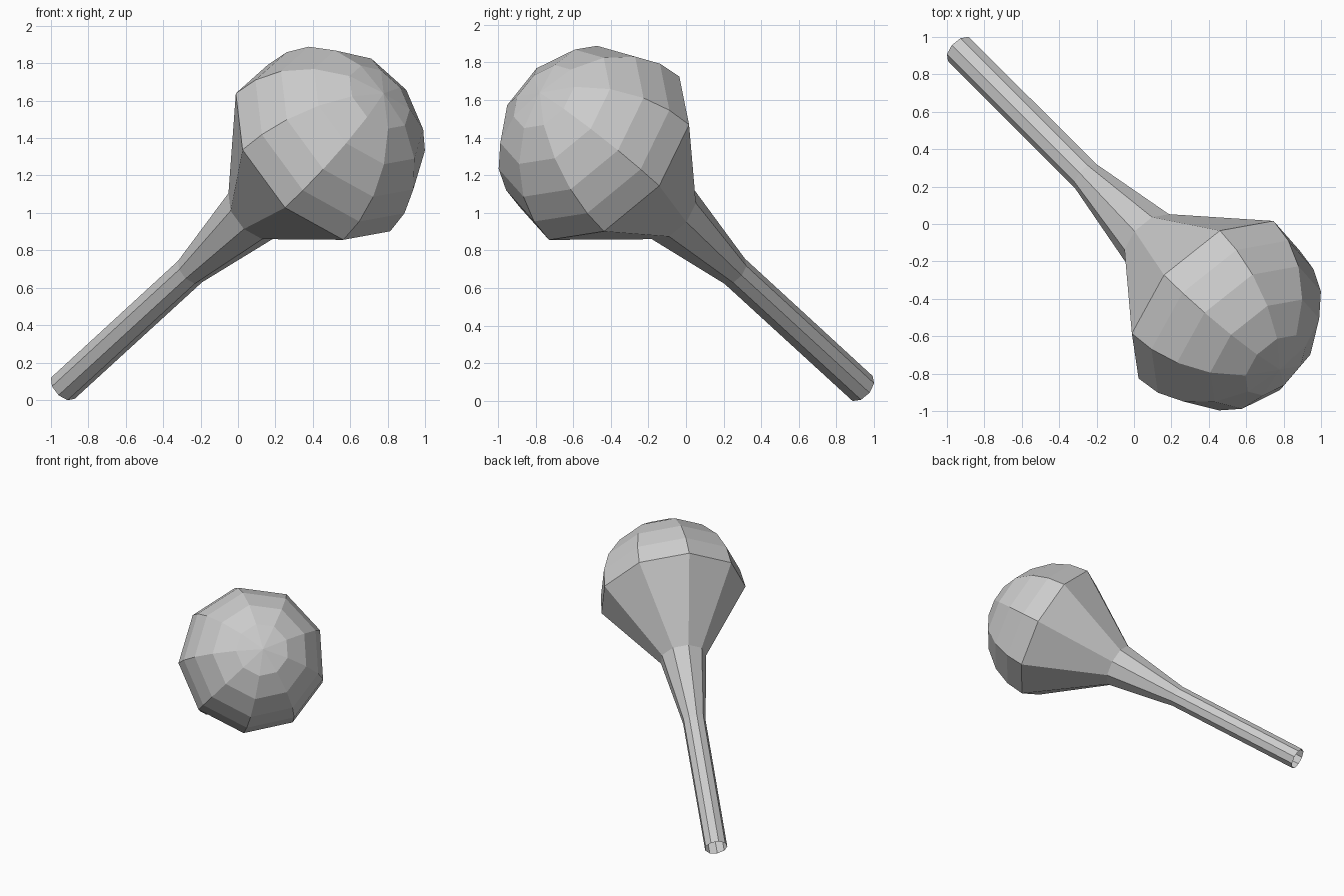
import bpy, bmesh, math
from mathutils import Vector

if "Cube" in bpy.data.objects:
    bpy.data.objects.remove(bpy.data.objects["Cube"])

SIDES = 9
BASE = Vector((-0.932, 0.932, 0.07))             # centre of the open handle end
AXIS = (Vector((0.78, -0.78, 1.64)) - BASE).normalized()

# Frame across the tilted axis; U points at one corner of the nine sides
U = Vector((0.026, 0.404, 0.408))
U = (U - AXIS * U.dot(AXIS)).normalized()
V = AXIS.cross(U)

# Profile (distance along axis, radius): handle, flare, cone, then domed head
HEAD_T, HEAD_R, DOME = 2.30, 0.567, 0.583
profile = [(0.0, 0.087), (1.147, 0.088), (1.72, 0.178)]
for deg in (0, 15, 31, 49.5, 69):
    a = math.radians(deg)
    profile.append((HEAD_T + DOME * math.sin(a), HEAD_R * math.cos(a)))

bm = bmesh.new()
rings = []
for t, r in profile:
    ring = []
    for i in range(SIDES):
        a = 2 * math.pi * i / SIDES
        ring.append(bm.verts.new(BASE + AXIS * t + (U * math.cos(a) + V * math.sin(a)) * r))
    rings.append(ring)

# Side walls
for lo, hi in zip(rings, rings[1:]):
    for i in range(SIDES):
        j = (i + 1) % SIDES
        bm.faces.new((lo[i], lo[j], hi[j], hi[i]))

# Fan closing the dome
pole = bm.verts.new(BASE + AXIS * (HEAD_T + DOME))
for i in range(SIDES):
    bm.faces.new((rings[-1][i], rings[-1][(i + 1) % SIDES], pole))

mesh = bpy.data.meshes.new("round_headed_club")
bm.to_mesh(mesh)
bm.free()
obj = bpy.data.objects.new("round_headed_club", mesh)
bpy.context.collection.objects.link(obj)
